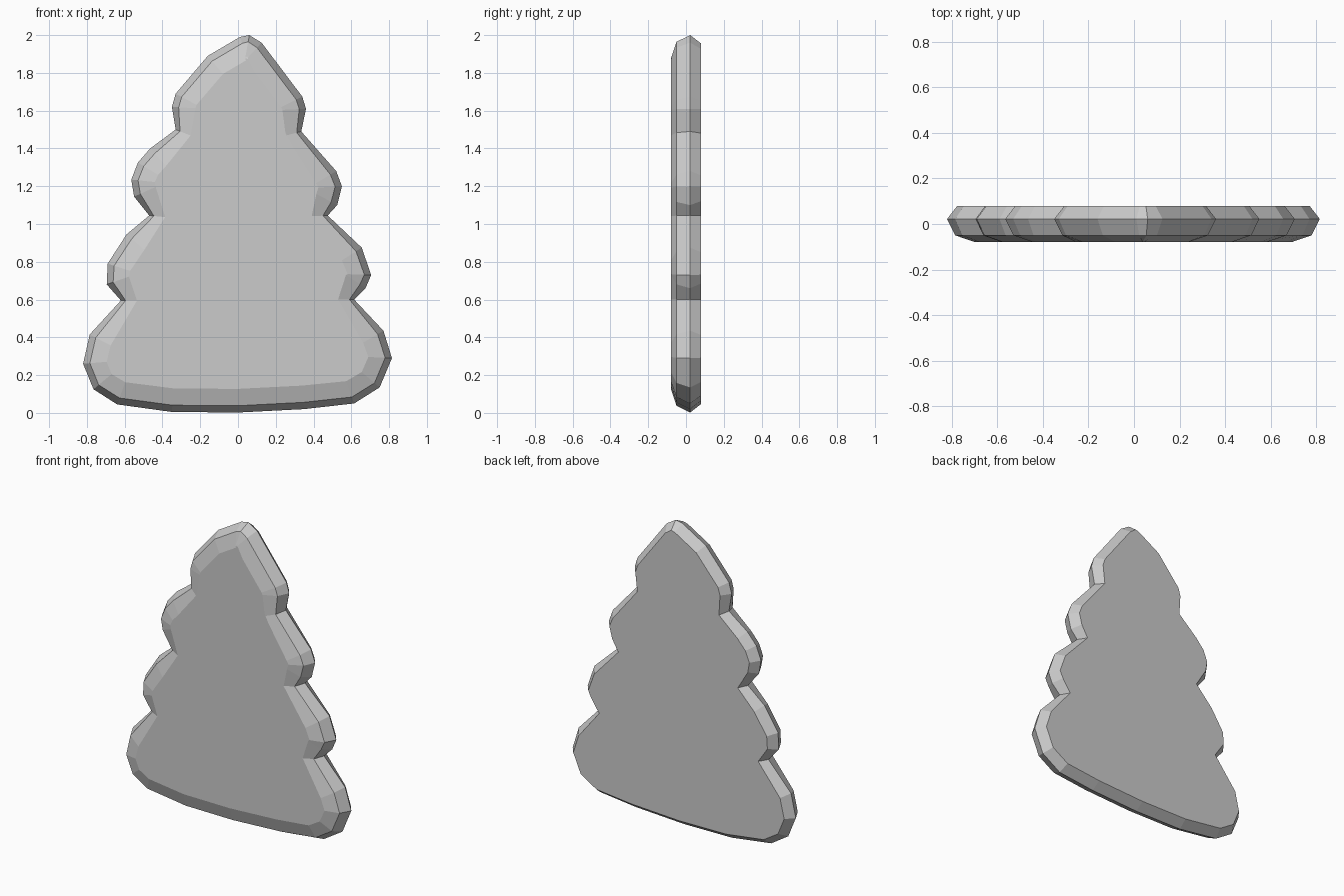
import bpy, bmesh
from mathutils import Vector

if "Cube" in bpy.data.objects:
    bpy.data.objects.remove(bpy.data.objects["Cube"])

# Widest outline of the tree cookie, (x, z), clockwise from the tip
outline = [Vector(p) for p in (
    (.06, 2.0), (.125, 1.96), (.34, 1.675), (.36, 1.61), (.335, 1.49),
    (.52, 1.28), (.55, 1.20), (.525, 1.10), (.475, 1.045),
    (.655, .875), (.705, .73), (.675, .66), (.615, .60),
    (.77, .435), (.815, .29), (.75, .135), (.615, .05), (.35, .02), (0, .002),
    (-.35, .005), (-.64, .045), (-.765, .125), (-.82, .26), (-.785, .415),
    (-.62, .595), (-.695, .68), (-.69, .79), (-.59, .945),
    (-.47, 1.045), (-.55, 1.145), (-.565, 1.235), (-.53, 1.325), (-.465, 1.40),
    (-.33, 1.50), (-.35, 1.62), (-.33, 1.69), (-.16, 1.89), (.01, 1.99))]

# Rings from front to back: (y, inset at lobes, inset at notches)
rings = ((-.08, .125, .085), (-.05, .036, .025), (.022, 0, 0), (.08, .045, .035))


def inset(lobe, notch):
    """Move each outline point inward along its averaged normal."""
    points = []
    count = len(outline)
    for i, p in enumerate(outline):
        a = (p - outline[i - 1]).normalized()
        b = (outline[(i + 1) % count] - p).normalized()
        t = (a + b).normalized()
        turn = a.x * b.y - a.y * b.x
        d = notch if turn > .4 else lobe
        points.append(p + Vector((t.y, -t.x)) * d)
    return points


bm = bmesh.new()
loops = [[bm.verts.new((p.x, y, p.y)) for p in inset(lobe, notch)]
         for y, lobe, notch in rings]

# Bevelled rim
n = len(outline)
for near, far in zip(loops, loops[1:]):
    for i in range(n):
        j = (i + 1) % n
        bm.faces.new((near[i], near[j], far[j], far[i]))

# Flat front and back
bm.faces.new(loops[0])
bm.faces.new(loops[-1])
bmesh.ops.recalc_face_normals(bm, faces=bm.faces[:])

mesh = bpy.data.meshes.new("tree_cookie")
bm.to_mesh(mesh)
bm.free()
cookie = bpy.data.objects.new("tree_cookie", mesh)
bpy.context.collection.objects.link(cookie)
